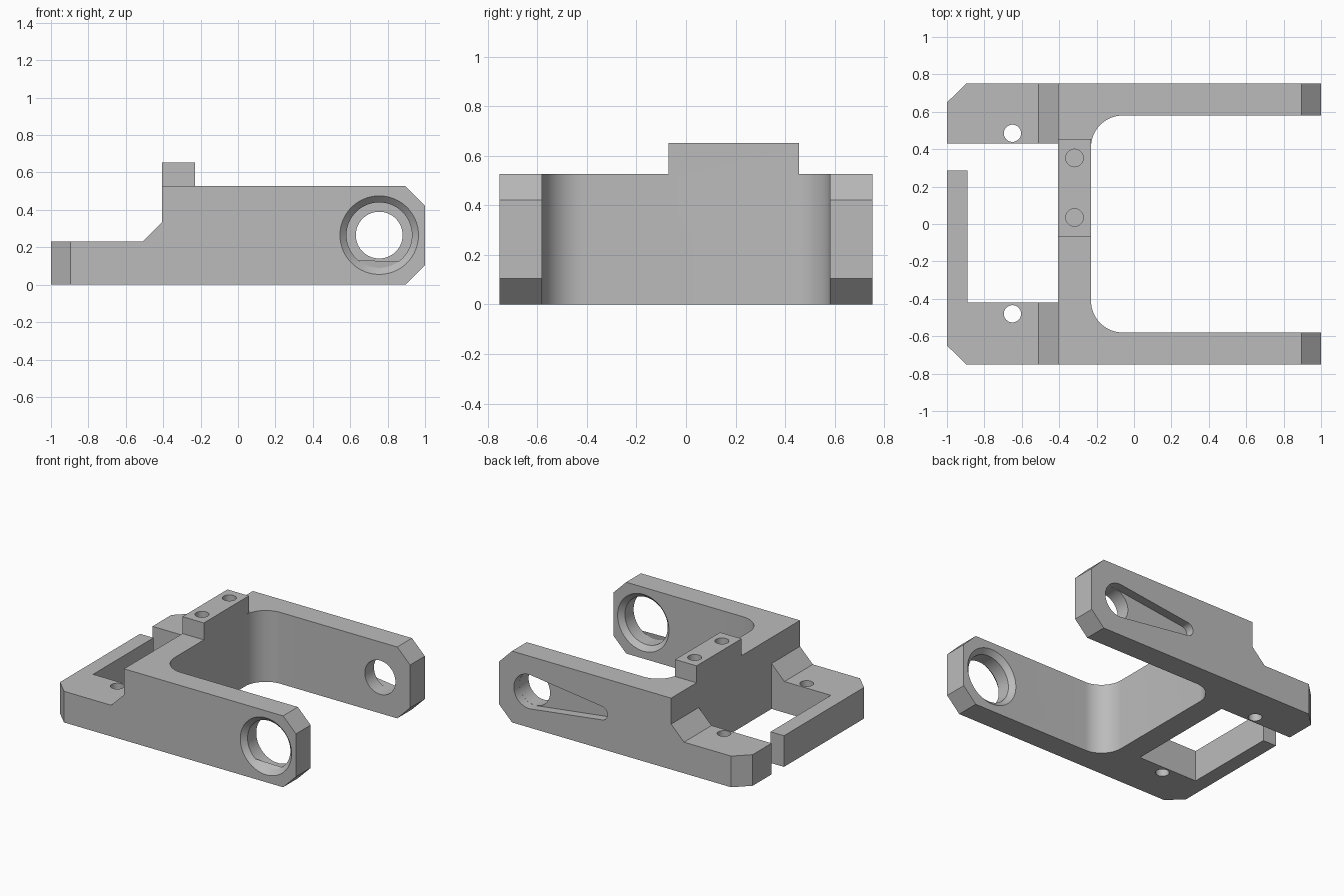
import bpy, bmesh
from math import pi, sin, cos, acos
from mathutils import Matrix

cube = bpy.data.objects.get("Cube")
if cube:
    bpy.data.objects.remove(cube, do_unlink=True)

grey = bpy.data.materials.new("machined grey")
grey.use_nodes = True
colour = (0.5, 0.5, 0.5, 1)
grey.diffuse_color = colour
grey.node_tree.nodes["Principled BSDF"].inputs["Base Color"].default_value = colour


def finish(name, bm):
    bmesh.ops.recalc_face_normals(bm, faces=bm.faces)
    mesh = bpy.data.meshes.new(name)
    bm.to_mesh(mesh)
    bm.free()
    mesh.materials.append(grey)
    ob = bpy.data.objects.new(name, mesh)
    bpy.context.collection.objects.link(ob)
    return ob


def prism(name, pts, axis, lo, hi):
    """Extrude a 2D outline along z (points are x, y) or y (points are x, z)."""
    bm = bmesh.new()
    place = (lambda a, b, t: (a, b, t)) if axis == "z" else (lambda a, b, t: (a, t, b))
    low = [bm.verts.new(place(a, b, lo)) for a, b in pts]
    high = [bm.verts.new(place(a, b, hi)) for a, b in pts]
    bm.faces.new(low)
    bm.faces.new(high)
    for i in range(len(pts)):
        j = (i + 1) % len(pts)
        bm.faces.new((low[i], low[j], high[j], high[i]))
    return finish(name, bm)


def box(name, x0, x1, y0, y1, z0, z1):
    return prism(name, [(x0, y0), (x1, y0), (x1, y1), (x0, y1)], "z", z0, z1)


def arc(cx, cy, r, a0, a1, n):
    return [(cx + r * cos(a0 + (a1 - a0) * i / n), cy + r * sin(a0 + (a1 - a0) * i / n))
            for i in range(n + 1)]


def drill(name, x, y, r, lo, hi):
    return prism(name, arc(x, y, r, 0, 2 * pi, 48)[:-1], "z", lo, hi)


def bore(name, x, z, y0, y1, r0, r1):
    """Round or tapered cutter lying along y."""
    bm = bmesh.new()
    turn = Matrix.Translation((x, (y0 + y1) / 2, z)) @ Matrix.Rotation(-pi / 2, 4, "X")
    bmesh.ops.create_cone(bm, cap_ends=True, segments=64, radius1=r0, radius2=r1,
                          depth=y1 - y0, matrix=turn)
    return finish(name, bm)


def combine(body, tool, operation):
    tool.hide_render = True
    mod = body.modifiers.new(tool.name, "BOOLEAN")
    mod.operation, mod.object, mod.solver = operation, tool, "EXACT"
    bpy.ops.object.select_all(action="DESELECT")
    bpy.context.view_layer.objects.active = body
    body.select_set(True)
    bpy.ops.object.modifier_apply(modifier=mod.name)
    bpy.data.objects.remove(tool, do_unlink=True)


W, IN, TOP = 0.752, 0.58, 0.527       # half width, inner arm face, arm height
BACK, FRONT, R = -0.405, -0.23, 0.17  # crossbar faces and inner fillet

# Plan outline: two arms, filleted crossbar, open rear frame
plan = [(-0.895, -W), (1, -W), (1, -IN)]
plan += arc(FRONT + R, -IN + R, R, 1.5 * pi, pi, 16)
plan += arc(FRONT + R, IN - R, R, pi, 0.5 * pi, 16)
plan += [(1, IN), (1, W), (-0.895, W), (-1, 0.65), (-1, 0.43), (BACK, 0.43),
         (BACK, -0.42), (-0.89, -0.42), (-0.89, 0.285), (-1, 0.285), (-1, -0.65)]
body = prism("fork_bracket", plan, "z", 0, TOP)

# Side outline: low rear step with ramp, chamfered arm tips
side = [(-1.1, -0.1), (0.795, -0.1), (1, 0.105), (1.0, 0.422), (0.795, 0.627),
        (BACK, 0.627), (BACK, 0.335), (-0.51, 0.23), (-1.1, 0.23)]
combine(body, prism("side_outline", side, "y", -1, 1), "INTERSECT")

# Raised mounting block on the crossbar
combine(body, box("mount_block", BACK, FRONT, -0.07, 0.455, 0.4, 0.652), "UNION")

# Blind holes in the block, through holes in the rear step
for y in (0.035, 0.353):
    combine(body, drill("block_hole", -0.318, y, 0.047, 0.53, 0.8), "DIFFERENCE")
for y in (-0.48, 0.485):
    combine(body, drill("step_hole", -0.65, y, 0.046, -0.1, 0.5), "DIFFERENCE")

# Large front arm bore, chamfered on both faces
X, Z, CH = 0.755, 0.265, 0.035
combine(body, bore("large_bore", X, Z, -0.9, -0.4, 0.175, 0.175), "DIFFERENCE")
combine(body, bore("outer_chamfer", X, Z, -W - CH, -W + CH, 0.245, 0.175), "DIFFERENCE")
combine(body, bore("inner_chamfer", X, Z, -IN - CH, -IN + CH, 0.175, 0.245), "DIFFERENCE")

# Small rear arm bore with a tapered recess on the outside
combine(body, bore("small_bore", X, Z, 0.4, 0.9, 0.125, 0.125), "DIFFERENCE")
small_x, small_r = 0.165, 0.05
lean = acos((0.125 - small_r) / (X - small_x))
recess = arc(X, Z, 0.1255, lean - pi, pi - lean, 40)
recess += arc(small_x, Z, small_r, pi - lean, pi + lean, 20)
combine(body, prism("tapered_recess", recess, "y", W - 0.065, 0.9), "DIFFERENCE")

bpy.ops.object.shade_smooth_by_angle(angle=pi / 6)
